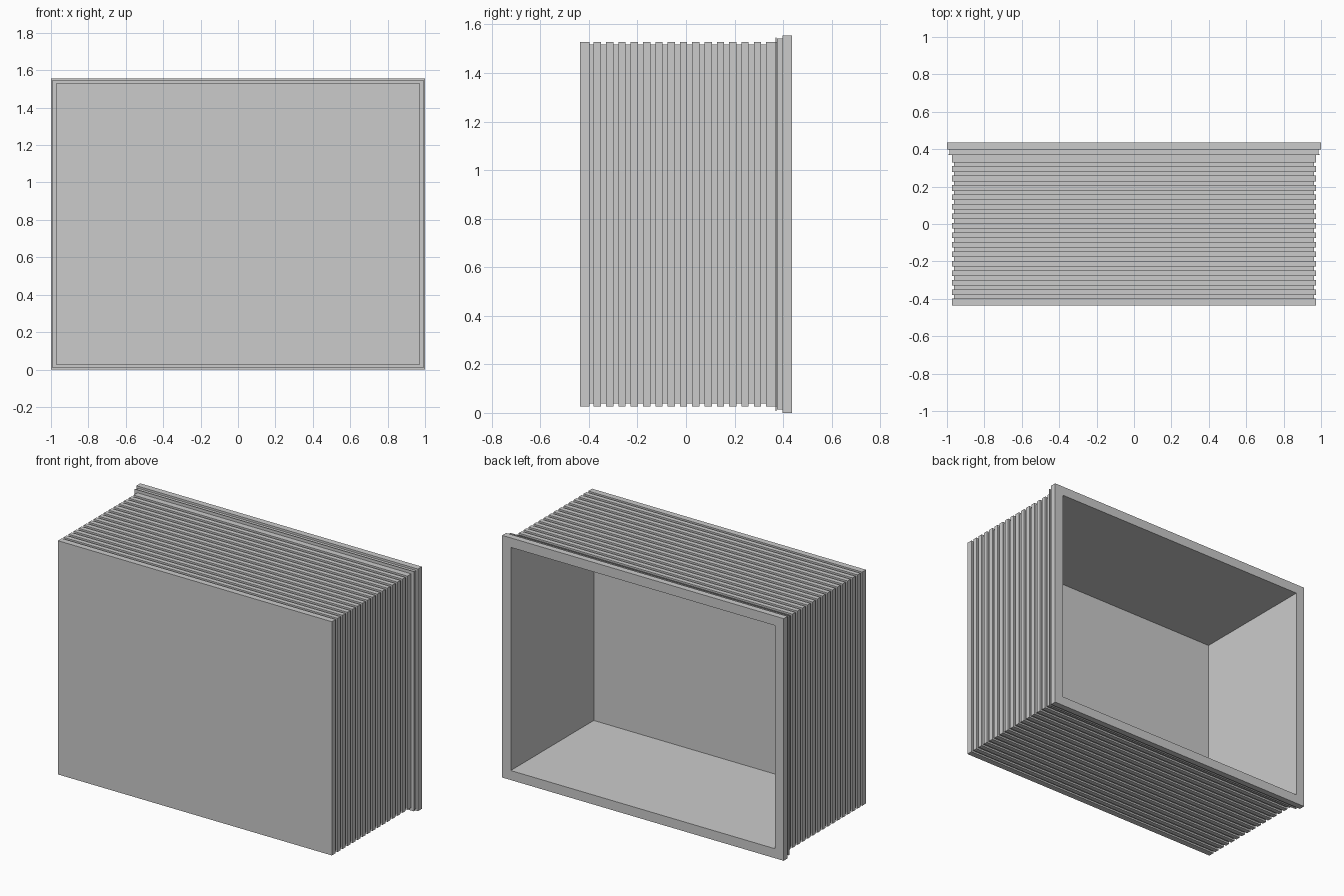
import bpy, bmesh

cube = bpy.data.objects.get("Cube")
if cube:
    bpy.data.objects.remove(cube, do_unlink=True)

HALF_X, HALF_Z = 1.0, 0.7775

grey = bpy.data.materials.new("light_grey")
grey.use_nodes = True
colour = (0.6, 0.6, 0.6, 1)
grey.diffuse_color = colour
grey.node_tree.nodes["Principled BSDF"].inputs["Base Color"].default_value = colour


def rectangular_sweep(name, profile, caps=False, loop=False):
    """Join rectangles given as (y, inset from the outer edge)."""
    bm = bmesh.new()
    rings = []
    for y, inset in profile:
        x, z = HALF_X - inset, HALF_Z - inset
        rings.append([bm.verts.new((sx * x, y, HALF_Z + sz * z))
                      for sx, sz in ((-1, -1), (1, -1), (1, 1), (-1, 1))])
    pairs = list(zip(rings, rings[1:]))
    if loop:
        pairs.append((rings[-1], rings[0]))
    for a, b in pairs:
        for i in range(4):
            j = (i + 1) % 4
            bm.faces.new((a[i], a[j], b[j], b[i]))
    if caps:
        bm.faces.new(rings[0])
        bm.faces.new(rings[-1])
    bmesh.ops.recalc_face_normals(bm, faces=bm.faces)
    mesh = bpy.data.meshes.new(name)
    bm.to_mesh(mesh)
    bm.free()
    mesh.materials.append(grey)
    obj = bpy.data.objects.new(name, mesh)
    bpy.context.collection.objects.link(obj)
    return obj


# Ribbed shell: closed front, evenly spaced ribs, stepped rim, open cavity
RIB, GROOVE, PITCH = 0.027, 0.038, 0.0507
profile = [(-0.437, RIB), (-0.398, RIB), (-0.398, GROOVE)]
for i in range(15):
    start = -0.38 + i * PITCH
    end = start + (0.037 if i == 14 else 0.03)
    profile += [(start, GROOVE), (start, RIB), (end, RIB)]
    if i < 14:
        profile.append((end, GROOVE))
profile += [(0.375, RIB), (0.375, 0.013), (0.397, 0.013), (0.397, 0),
            (0.437, 0), (0.437, 0.061), (-0.405, 0.061)]
rectangular_sweep("ribbed_shell", profile, caps=True)

# Thin sealing lip in front of the rim
rectangular_sweep("sealing_lip", [(0.368, 0.03), (0.368, 0.008),
                                  (0.373, 0.008), (0.373, 0.03)], loop=True)
